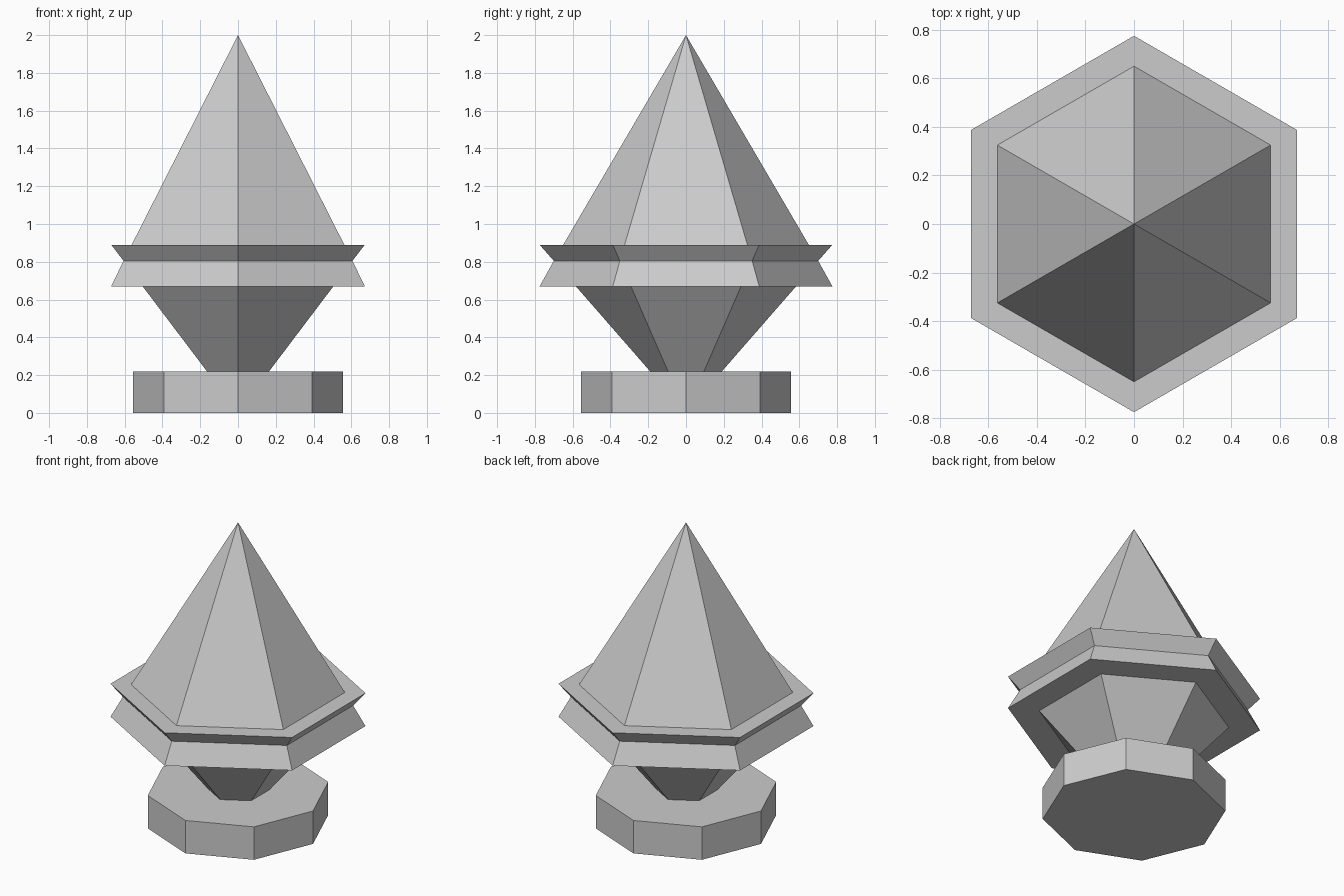
import bpy
import bmesh
from math import pi, sin, cos

if "Cube" in bpy.data.objects:
    bpy.data.objects.remove(bpy.data.objects["Cube"])


def lathe(name, profile, sides):
    """Revolve (radius, z) points into a flat-faced solid with corners on +/-y."""
    bm = bmesh.new()
    rings = []
    for r, z in profile:
        if r == 0:
            rings.append([bm.verts.new((0, 0, z))] * sides)
        else:
            rings.append([bm.verts.new((r * sin(2 * pi * i / sides),
                                        r * cos(2 * pi * i / sides), z))
                          for i in range(sides)])
    for a, b in zip(rings, rings[1:]):
        for i in range(sides):
            j = (i + 1) % sides
            quad = list(dict.fromkeys((a[i], a[j], b[j], b[i])))
            bm.faces.new(quad)
    # Cap open ends with single polygons
    for ring in (rings[0], rings[-1]):
        if ring[0] is not ring[1]:
            bm.faces.new(ring)
    bmesh.ops.recalc_face_normals(bm, faces=bm.faces)
    mesh = bpy.data.meshes.new(name)
    bm.to_mesh(mesh)
    bm.free()
    obj = bpy.data.objects.new(name, mesh)
    bpy.context.collection.objects.link(obj)
    return obj


# Octagonal plinth
lathe("base", [(0.555, 0), (0.555, 0.22)], 8)

# Six-sided double-pointed crystal with a notched collar; lower tip sits in the base
lathe("crystal", [(0, 0.01), (0.19, 0.22), (0.583, 0.67), (0.775, 0.67),
                  (0.70, 0.805), (0.775, 0.89), (0.65, 0.89), (0, 2.0)], 6)
